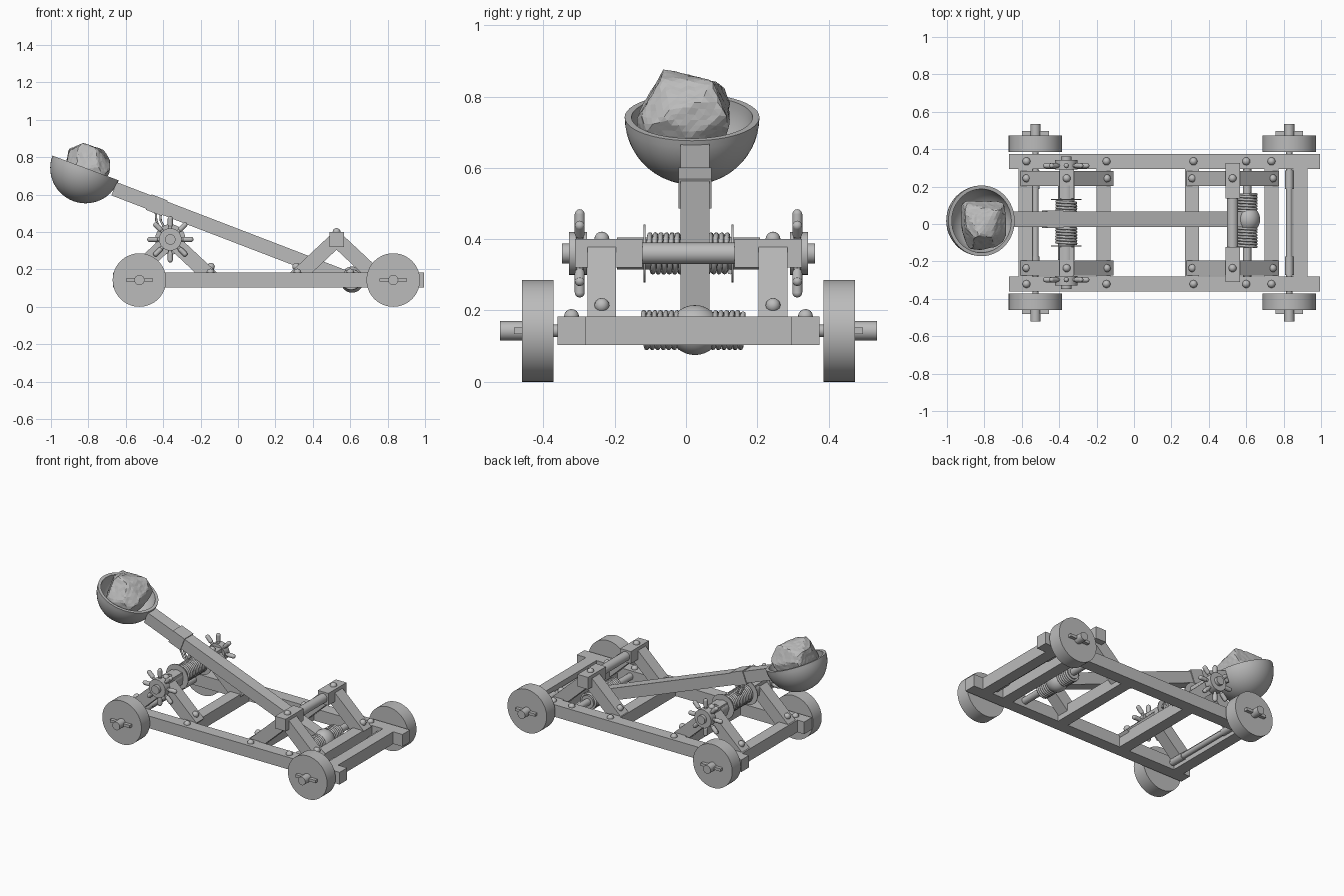
import bpy, bmesh, math, random
from mathutils import Vector, Matrix

cube = bpy.data.objects.get("Cube")
if cube:
    bpy.data.objects.remove(cube, do_unlink=True)

GREY = (0.5, 0.5, 0.5, 1)
mat = bpy.data.materials.new("plain grey")
mat.use_nodes = True
mat.diffuse_color = GREY
mat.node_tree.nodes["Principled BSDF"].inputs["Base Color"].default_value = GREY

MID = 0.007      # centre line of the frame in y
ARM_Y = 0.025    # centre line of the throwing arm
T = 0.08         # timber thickness
AXLE_Z = 0.143


def finish(name, bm, smooth=False):
    bmesh.ops.recalc_face_normals(bm, faces=bm.faces)
    mesh = bpy.data.meshes.new(name)
    bm.to_mesh(mesh)
    bm.free()
    mesh.materials.append(mat)
    obj = bpy.data.objects.new(name, mesh)
    bpy.context.collection.objects.link(obj)
    if smooth:
        bpy.ops.object.select_all(action='DESELECT')
        obj.select_set(True)
        bpy.context.view_layer.objects.active = obj
        bpy.ops.object.shade_smooth_by_angle(angle=math.radians(40))
    return obj


def beam(name, a, b, wide=T, thick=T):
    """Square timber running from a to b."""
    a, b = Vector(a), Vector(b)
    d = b - a
    bm = bmesh.new()
    rot = d.to_track_quat('X', 'Z').to_matrix().to_4x4()
    bmesh.ops.create_cube(bm, size=1, matrix=Matrix.Translation((a + b) / 2) @ rot
                          @ Matrix.Diagonal((d.length, wide, thick, 1)))
    return finish(name, bm)


def rod(name, a, b, r, sides=32):
    """Round bar running from a to b."""
    a, b = Vector(a), Vector(b)
    d = b - a
    bm = bmesh.new()
    rot = d.to_track_quat('Z', 'Y').to_matrix().to_4x4()
    bmesh.ops.create_cone(bm, cap_ends=True, segments=sides, radius1=r, radius2=r,
                          depth=d.length, matrix=Matrix.Translation((a + b) / 2) @ rot)
    return finish(name, bm, True)


def ball(name, centre, radii, seg=24):
    bm = bmesh.new()
    bmesh.ops.create_uvsphere(bm, u_segments=seg, v_segments=seg // 2, radius=1,
                              matrix=Matrix.Translation(centre) @ Matrix.Diagonal((*radii, 1)))
    return finish(name, bm, True)


def bolt(x, y, z):
    ball("bolt_head", (x, y, z), (0.021, 0.021, 0.021), 16)


def rope(name, points, r):
    curve = bpy.data.curves.new(name, 'CURVE')
    curve.dimensions = '3D'
    curve.bevel_depth = r
    curve.bevel_resolution = 2
    curve.use_fill_caps = True
    line = curve.splines.new('POLY')
    line.points.add(len(points) - 1)
    for p, co in zip(line.points, points):
        p.co = (*co, 1)
    curve.materials.append(mat)
    obj = bpy.data.objects.new(name, curve)
    bpy.context.collection.objects.link(obj)


def coil(name, x, z, y0, y1, radius, pitch=0.0155, r=0.0075):
    turns = (y1 - y0) / pitch
    n = int(turns * 20)
    rope(name, [(x + radius * math.cos(math.tau * turns * i / n), y0 + (y1 - y0) * i / n,
                 z + radius * math.sin(math.tau * turns * i / n)) for i in range(n + 1)], r)


# Ground frame: two rails and the cross beams between them
RAIL = 0.328
for s in (-1, 1):
    y = MID + s * RAIL
    beam("side_rail", (-0.667, y, AXLE_Z), (0.995, y, AXLE_Z))
    for x in (-0.575, -0.147, 0.318, 0.6, 0.735):
        bolt(x, y, 0.183)
for x in (-0.58, -0.163, 0.31, 0.735, 0.89):
    beam("cross_beam", (x, MID - RAIL + T / 2, AXLE_Z), (x, MID + RAIL - T / 2, AXLE_Z), 0.076)

# Wheels, axles and linchpins
for x in (-0.527, 0.83):
    rod("axle", (x, MID - 0.4, AXLE_Z), (x, MID + 0.4, AXLE_Z), 0.017)
    for s in (-1, 1):
        def out(d, dx=0):
            return (x + dx, MID + s * d, AXLE_Z)
        rod("wheel", out(0.378), out(0.467), AXLE_Z, 64)
        rod("axle_end", out(0.46), out(0.528), 0.027)
        rod("axle_sleeve", out(0.18), out(0.28), 0.022)
        beam("linchpin", out(0.478, -0.073), out(0.478, 0.073), 0.022, 0.018)

# Two trestles: legs, top blocks and bolts
APEX = 0.36
for x0 in (-0.36, 0.527):
    for s in (-1, 1):
        y = MID - 0.003 + s * 0.24
        for side in (-1, 1):
            beam("trestle_leg", (x0 + side * 0.005, y, APEX - 0.005),
                 (x0 + side * 0.222, y, 0.152))
            bolt(x0 + side * 0.215, y, 0.214)
        outer = 0.318 if x0 > 0 else 0.285
        beam("trestle_block", (x0, MID + s * 0.129, APEX), (x0, MID + s * outer, APEX), 0.077)
        bolt(x0, y, 0.4)
rod("stop_bar", (0.527, MID - 0.13, APEX), (0.527, MID + 0.13, APEX), 0.03)

# Winch: drum, rope, flanges and spoked hand wheels
WX = -0.362
rod("winch_drum", (WX, MID - 0.2, APEX), (WX, MID + 0.2, APEX), 0.045)
coil("winch_rope", WX, APEX, MID - 0.112, MID + 0.117, 0.052)
for s in (-1, 1):
    def at(d, r=0, a=0):
        return Vector((WX + r * math.cos(a), MID + s * d, APEX + r * math.sin(a)))
    rod("winch_flange", at(0.121), at(0.126), 0.081, 48)
    rod("hand_wheel_hub", at(0.285), at(0.335), 0.06)
    rod("winch_shaft", at(0.2), at(0.355), 0.028)
    for k in range(8):
        a = k * math.tau / 8
        rod("spoke", at(0.305, 0.03, a), at(0.305, 0.09, a), 0.01, 12)
        rod("spoke_grip", at(0.305, 0.078, a), at(0.305, 0.11, a), 0.014, 12)
        for r in (0.078, 0.11):
            ball("grip_end", at(0.305, r, a), (0.014, 0.014, 0.014), 12)

# Twisted rope bundle and ball at the arm's foot
PX, PZ = 0.605, 0.145
rod("pivot_shaft", (PX, MID - 0.29, PZ), (PX, MID + 0.29, PZ), 0.022)
rod("pivot_core", (PX, -0.125, PZ), (PX, 0.163, PZ), 0.042)
coil("pivot_rope", PX, PZ, -0.122, 0.16, 0.049)
ball("pivot_ball", (PX + 0.005, ARM_Y, PZ), (0.064, 0.072, 0.07), 32)


# Throwing arm with its band and tether
def along(x):
    return Vector((x, ARM_Y, 0.146 + (0.6 - x) * 0.384))


beam("throwing_arm", along(-0.663), along(0.6), 0.081, 0.076)
beam("arm_band", along(-0.477), along(-0.392), 0.093, 0.088)
for dx in (-0.012, 0.012):
    rope("tether", [along(-0.43 + dx), (-0.425 + dx, ARM_Y, 0.46),
                    (-0.405 + dx, ARM_Y, 0.42), (WX - 0.02, ARM_Y, 0.4)], 0.006)

# Bowl: a half-round shell turned about its tilted axis
CUP = Vector((-0.815, 0.017, 0.742))
tilt = Vector((0.35, 0, 0.937)).to_track_quat('Z', 'Y').to_matrix().to_4x4()
R_OUT, R_IN, STEPS = 0.189, 0.17, 14
profile = [(R_OUT, -90 + 90 * i / STEPS) for i in range(STEPS + 1)]
profile += [(R_IN, -90 * i / STEPS) for i in range(STEPS + 1)]
bm = bmesh.new()
verts = [bm.verts.new((r * math.cos(math.radians(d)), 0, r * math.sin(math.radians(d))))
         for r, d in profile]
edges = [bm.edges.new(pair) for pair in zip(verts, verts[1:])]
bmesh.ops.spin(bm, geom=verts + edges, cent=(0, 0, 0), axis=(0, 0, 1),
               angle=math.tau, steps=48, use_merge=False)
bmesh.ops.remove_doubles(bm, verts=bm.verts, dist=1e-4)
bmesh.ops.transform(bm, matrix=Matrix.Translation(CUP) @ tilt, verts=bm.verts)
finish("bowl", bm, True)

# Boulder: a sphere chipped flat by random planes
random.seed(8)
bm = bmesh.new()
bmesh.ops.create_icosphere(bm, subdivisions=4, radius=1)
for _ in range(30):
    n = Vector([random.gauss(0, 1) for _ in range(3)]).normalized()
    depth = random.uniform(0.72, 0.92)
    for v in bm.verts:
        over = v.co.dot(n) - depth
        if over > 0:
            v.co -= n * over
for v in bm.verts:
    v.co *= random.uniform(0.985, 1.015)
bmesh.ops.transform(bm, matrix=Matrix.Translation((-0.81, 0.003, 0.745))
                    @ Matrix.Diagonal((0.152, 0.155, 0.155, 1)), verts=bm.verts)
finish("boulder", bm)
